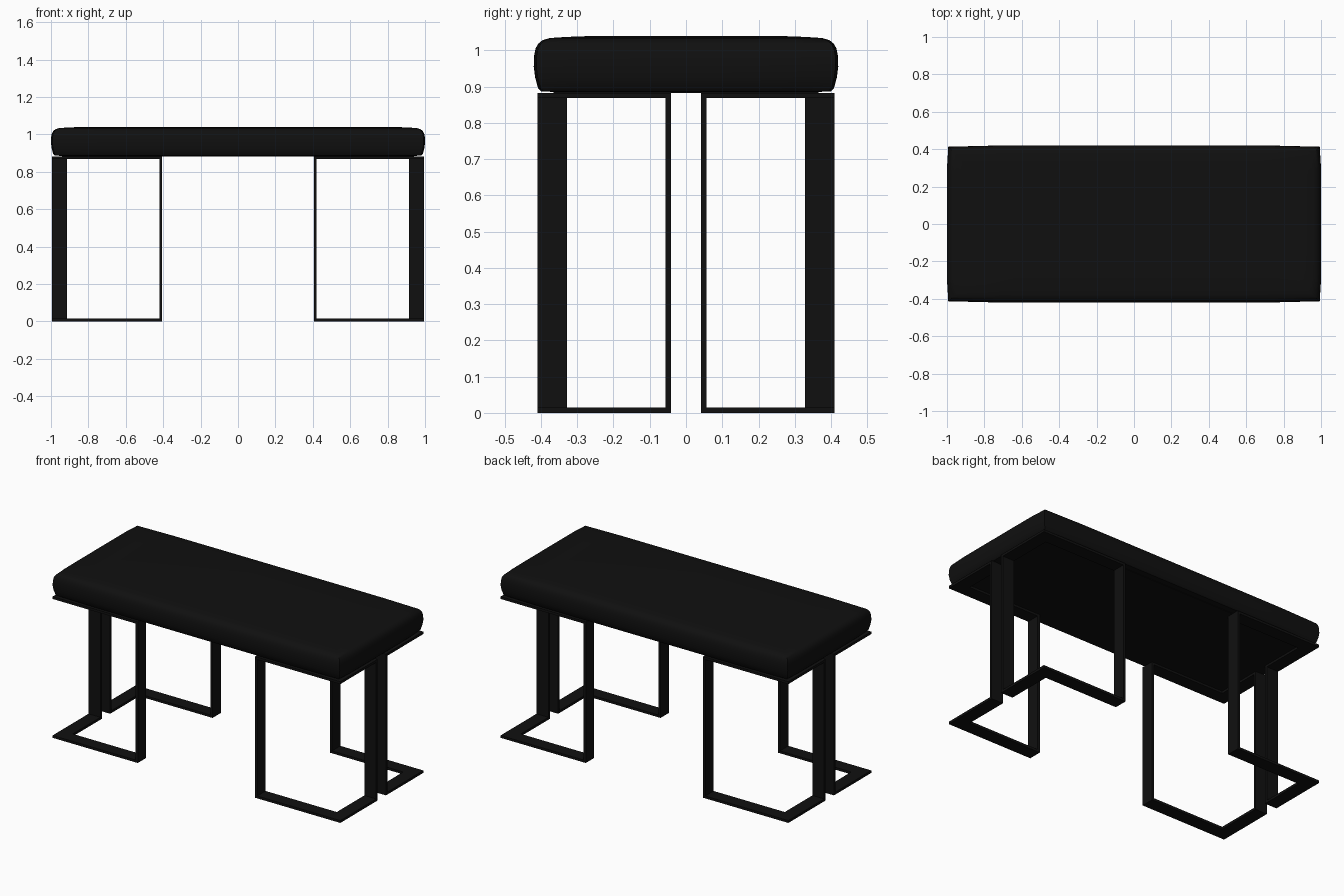
import bpy, bmesh

if "Cube" in bpy.data.objects:
    bpy.data.objects.remove(bpy.data.objects["Cube"])

black = bpy.data.materials.new("black")
black.diffuse_color = (0.005, 0.005, 0.005, 1)
black.use_nodes = True
black.node_tree.nodes["Principled BSDF"].inputs["Base Color"].default_value = black.diffuse_color


def make_object(name, bm):
    bmesh.ops.recalc_face_normals(bm, faces=bm.faces)
    mesh = bpy.data.meshes.new(name)
    bm.to_mesh(mesh)
    bm.free()
    mesh.materials.append(black)
    ob = bpy.data.objects.new(name, mesh)
    bpy.context.collection.objects.link(ob)
    return ob


def bridge(bm, a, b):
    n = len(a)
    for i in range(n):
        j = (i + 1) % n
        bm.faces.new((a[i], a[j], b[j], b[i]))


# Cushion: stacked rectangular rings with softly bulging sides and sharp corners
HX, HY, N = 1.0, 0.42, 8
PROFILE = [(0.06, 0.885), (0.02, 0.887), (0.012, 0.895), (0.004, 0.925),
           (0.0, 0.955), (0.001, 0.985), (0.005, 1.005), (0.012, 1.018),
           (0.024, 1.028), (0.045, 1.034), (0.09, 1.037), (0.17, 1.04)]


def cushion_ring(bm, inset, z):
    hx, hy = HX - inset, HY - inset
    corners = [(-1, -1), (1, -1), (1, 1), (-1, 1)]
    ring = []
    for k in range(4):
        (ax, ay), (bx, by) = corners[k], corners[(k + 1) % 4]
        for i in range(N):
            t = i / N
            u, v = ax + (bx - ax) * t, ay + (by - ay) * t
            x = u * (hx - 0.007 * abs(v) ** 8)
            y = v * (hy - 0.007 * abs(u) ** 8)
            ring.append(bm.verts.new((x, y, z)))
    return ring


bm = bmesh.new()
rings = [cushion_ring(bm, *p) for p in PROFILE]
for lower, upper in zip(rings, rings[1:]):
    bridge(bm, lower, upper)
bm.faces.new(rings[0])
bm.faces.new(rings[-1])
cushion = make_object("cushion", bm)
bpy.context.view_layer.objects.active = cushion
cushion.select_set(True)
bpy.ops.object.shade_smooth_by_angle(angle=0.7)

# Base board under the cushion
bm = bmesh.new()
bmesh.ops.create_cube(bm, size=1)
for v in bm.verts:
    v.co.x *= 1.88
    v.co.y *= 0.73
    v.co.z = 0.886 + v.co.z * 0.008
make_object("base_board", bm)

# Leg frame: flat bar forming a closed loop folded round the corner
T, TOP = 0.015, 0.883
XA, XO, XI = 0.406, 0.995, 0.913
YB, YO, YI = 0.041, 0.41, 0.328


def station(bm, outer, inner, shift, z, dz):
    """Bar cross-section: outer and inner edge, then the same inside the loop."""
    pts = [(*outer, z), (*inner, z)]
    for p in (inner, outer):
        pts.append((p[0] + shift[0], p[1] + shift[1], z + dz))
    return [bm.verts.new(p) for p in pts]


end_a = ((XA, YO), (XA, YI), (T, 0))
corner = ((XO, YO), (XI, YI), (0, 0))
end_b = ((XO, YB), (XI, YB), (0, T))
bm = bmesh.new()
loop = [station(bm, *s, 0, T) for s in (end_a, corner, end_b)]
loop += [station(bm, *s, TOP, -T) for s in (end_b, corner, end_a)]
for i in range(6):
    bridge(bm, loop[i], loop[(i + 1) % 6])
legs = make_object("leg_frames", bm)
mirror = legs.modifiers.new("four_corners", 'MIRROR')
mirror.use_axis = (True, True, False)
mirror.use_clip = False
mirror.use_mirror_merge = False
